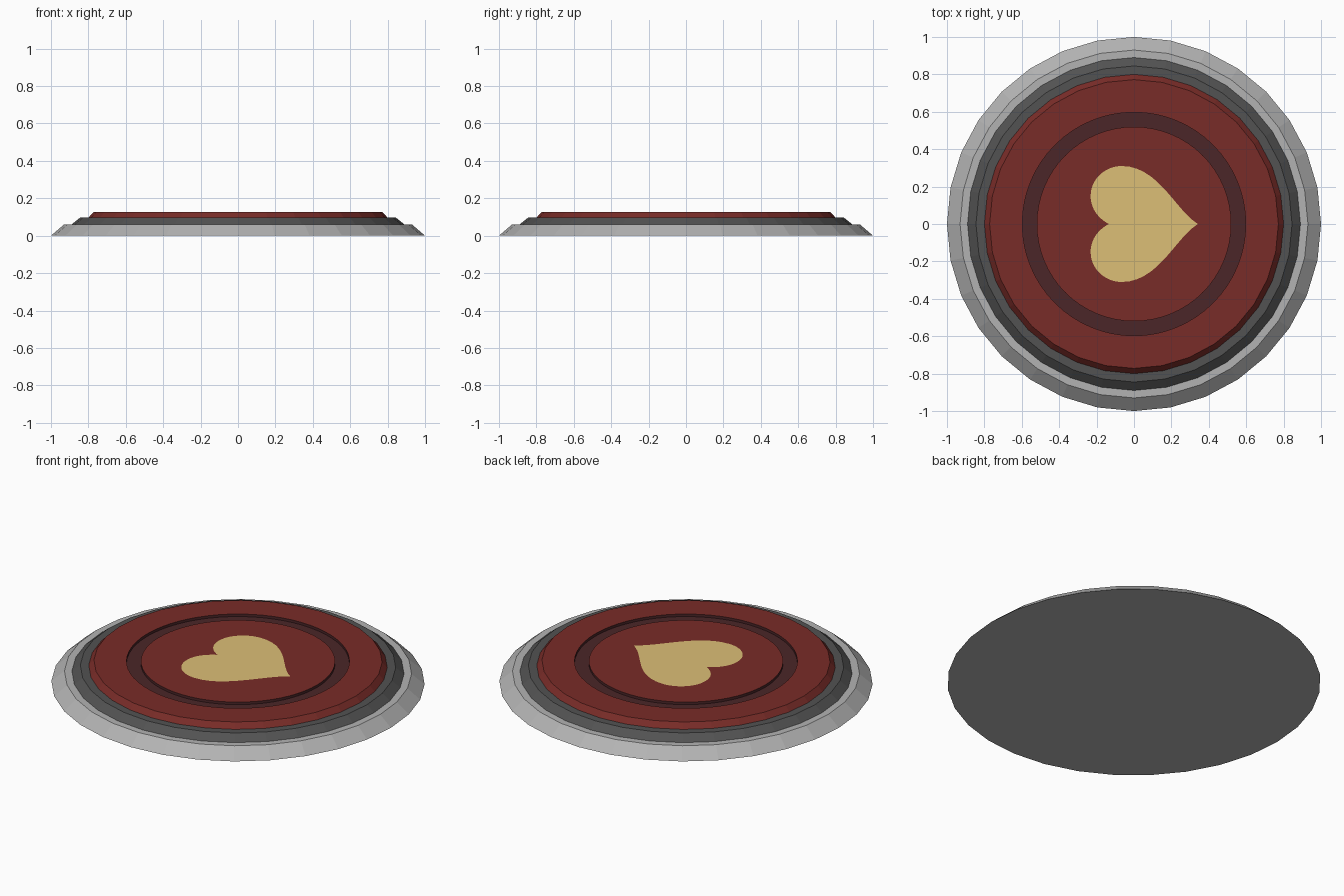
import bpy, bmesh
from math import sin, cos, pi
from mathutils import Vector
from mathutils.geometry import interpolate_bezier

if "Cube" in bpy.data.objects:
    bpy.data.objects.remove(bpy.data.objects["Cube"])

SIDES = 32


def material(name, rgb):
    m = bpy.data.materials.new(name)
    m.diffuse_color = (*rgb, 1)
    m.use_nodes = True
    m.node_tree.nodes["Principled BSDF"].inputs["Base Color"].default_value = m.diffuse_color
    return m


def finish(name, bm, mats):
    bmesh.ops.recalc_face_normals(bm, faces=bm.faces)
    me = bpy.data.meshes.new(name)
    bm.to_mesh(me)
    bm.free()
    ob = bpy.data.objects.new(name, me)
    bpy.context.collection.objects.link(ob)
    for m in mats:
        me.materials.append(m)
    return ob


def tier(name, r0, r1, z0, z1, mat=None):
    """Closed, bevel-sided 32-gon slab."""
    bm = bmesh.new()
    bmesh.ops.create_cone(bm, cap_ends=True, segments=SIDES,
                          radius1=r0, radius2=r1, depth=z1 - z0)
    bmesh.ops.translate(bm, verts=bm.verts, vec=(0, 0, (z0 + z1) / 2))
    return finish(name, bm, [mat] if mat else [])


red = material("red", (0.19, 0.025, 0.021))
maroon = material("dark_maroon", (0.07, 0.019, 0.021))
gold = material("gold", (0.72, 0.52, 0.18))
dark = material("dark_grey", (0.085, 0.085, 0.085))
grey = material("light_grey", (0.45, 0.45, 0.45))

# Stepped base
tier("base_ring", 1.0, 0.93, 0, 0.06, grey)
tier("middle_tier", 0.89, 0.845, 0.06, 0.096, dark)

# Red plate: 32-sided rim, finer round groove (r, z, rim?, material of band to next)
TOP, FLOOR = 0.127, 0.112
profile = [(0.80, 0.096, True, 0), (0.772, TOP, True, 0), (0.597, TOP, False, 1),
           (0.597, FLOOR, False, 1), (0.52, FLOOR, False, 1), (0.52, TOP, False, 0)]
bm = bmesh.new()
n = SIDES * 2
rings = []
for r, z, rim, _ in profile:
    ring = []
    for i in range(n):
        # odd rim points sit on the midpoints of the 32-gon's edges
        q = r * cos(pi / SIDES) if rim and i % 2 else r
        a = 2 * pi * i / n
        ring.append(bm.verts.new((q * cos(a), q * sin(a), z)))
    rings.append(ring)
for k in range(len(rings) - 1):
    for i in range(n):
        j = (i + 1) % n
        f = bm.faces.new((rings[k][i], rings[k][j], rings[k + 1][j], rings[k + 1][i]))
        f.material_index = profile[k][3]
bm.faces.new(rings[-1])
bm.faces.new(rings[0][::-1])
finish("red_plate", bm, [red, maroon])

# Gold heart inlay, point towards +x: half outline from curves, then mirrored
segments = [
    ((0.342, 0), (0.22, 0.075), (0.13, 0.31), (-0.065, 0.31)),
    ((-0.065, 0.31), (-0.155, 0.31), (-0.232, 0.24), (-0.232, 0.15)),
    ((-0.232, 0.15), (-0.232, 0.08), (-0.19, 0.03), (-0.135, 0)),
]
half = []
for s in segments:
    half += interpolate_bezier(*[Vector((x, y, 0)) for x, y in s], 14)[:-1]
half.append(Vector((-0.135, 0, 0)))
outline = half + [Vector((p.x, -p.y, 0)) for p in half[-2:0:-1]]
bm = bmesh.new()
face = bm.faces.new([bm.verts.new((p.x, p.y, TOP + 0.001)) for p in outline])
bmesh.ops.triangulate(bm, faces=[face])
heart = finish("heart_inlay", bm, [gold])
if heart.data.polygons[0].normal.z < 0:
    heart.data.flip_normals()
